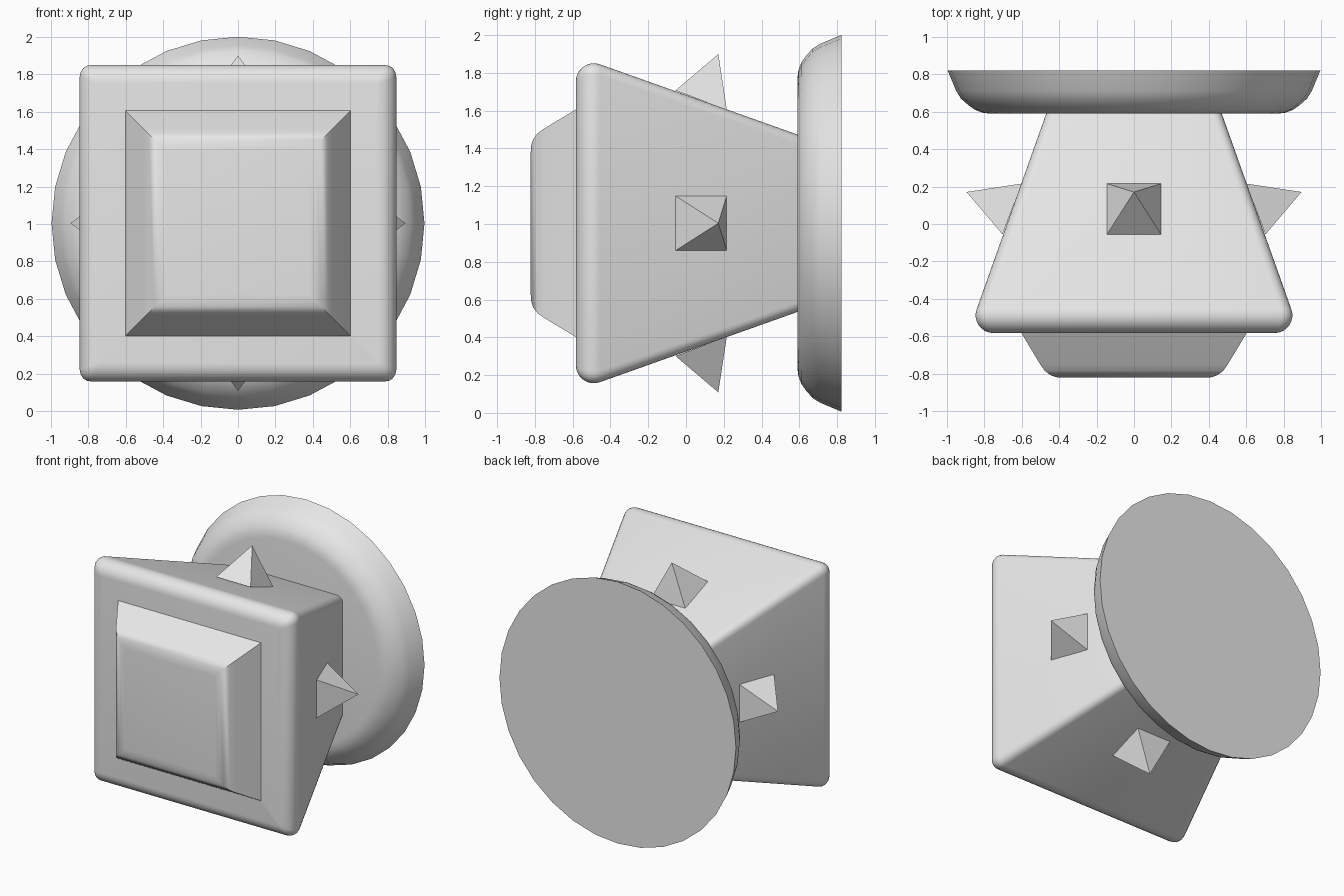
import bpy
import bmesh
import math
from mathutils import Matrix, Vector

CENTRE = Vector((0, 0, 1.004))

cube = bpy.data.objects.get("Cube")
if cube:
    bpy.data.objects.remove(cube, do_unlink=True)

grey = bpy.data.materials.new("light_grey")
grey.use_nodes = True
grey.diffuse_color = (0.8, 0.8, 0.8, 1)
grey.node_tree.nodes["Principled BSDF"].inputs["Base Color"].default_value = (0.8, 0.8, 0.8, 1)


def finish(name, bm, smooth_angle=None):
    """Turn a bmesh into a coloured object, optionally smooth shaded."""
    bmesh.ops.recalc_face_normals(bm, faces=bm.faces)
    mesh = bpy.data.meshes.new(name)
    bm.to_mesh(mesh)
    bm.free()
    mesh.materials.append(grey)
    obj = bpy.data.objects.new(name, mesh)
    obj.location = CENTRE
    bpy.context.collection.objects.link(obj)
    if smooth_angle:
        bpy.ops.object.select_all(action="DESELECT")
        obj.select_set(True)
        bpy.context.view_layer.objects.active = obj
        bpy.ops.object.shade_smooth_by_angle(angle=math.radians(smooth_angle))
    return obj


def square(half, radius=0, steps=4):
    """Square outline in x and z, with rounded corners if radius is given."""
    points = []
    for corner in range(4):
        turn = Matrix.Rotation(corner * math.pi / 2, 2)
        for i in range(steps + 1 if radius else 1):
            a = i / steps * math.pi / 2
            inner = half - radius
            points.append(turn @ Vector((inner + radius * math.cos(a),
                                         inner + radius * math.sin(a))))
    return points


def circle(radius, sides=32):
    return [Vector((radius * math.cos(2 * math.pi * i / sides),
                    radius * math.sin(2 * math.pi * i / sides))) for i in range(sides)]


def loft(name, sections, smooth_angle):
    """Skin a list of (y, outline) sections and cap both ends."""
    bm = bmesh.new()
    rings = [[bm.verts.new((p.x, y, p.y)) for p in outline] for y, outline in sections]
    for a, b in zip(rings, rings[1:]):
        for i in range(len(a)):
            j = (i + 1) % len(a)
            bm.faces.new((a[i], a[j], b[j], b[i]))
    bm.faces.new(rings[0])
    bm.faces.new(rings[-1])
    return finish(name, bm, smooth_angle)


# Tapered body: rounded front rim, then straight sides narrowing to the back
rim = []
for i in range(9):
    a = math.radians(-90 + 110.5 * i / 8)
    out = 0.095 * math.cos(a)
    rim.append((-0.488 + 0.095 * math.sin(a), square(0.752 + out, 0.01 + 0.55 * out)))
loft("tapered_body", rim + [(0.6, square(0.466, 0.05))], 35)

# Raised square panel on the front
panel = [(-0.57, 0.61), (-0.75, 0.502), (-0.785, 0.477), (-0.808, 0.447),
         (-0.819, 0.415), (-0.822, 0.38)]
loft("front_panel", [(y, square(h)) for y, h in panel], 35)

# Round base disc behind the body
disc = [(0.59, 0.77), (0.595, 0.81), (0.61, 0.85), (0.635, 0.885),
        (0.67, 0.925), (0.71, 0.95), (0.822, 0.997)]
loft("back_disc", [(y, circle(r)) for y, r in disc], 35)

# Four pyramid spikes, each standing square on a sloping side
slope = math.atan2(0.374, 1)
for index, name in enumerate(("top", "right", "bottom", "left")):
    bm = bmesh.new()
    bmesh.ops.create_cone(bm, cap_ends=True, segments=4, radius1=0.145 * math.sqrt(2),
                          radius2=0, depth=0.26,
                          matrix=Matrix.Translation((0, 0, 0.13))
                          @ Matrix.Rotation(math.pi / 4, 4, "Z"))
    bmesh.ops.remove_doubles(bm, verts=bm.verts, dist=0.0001)
    place = (Matrix.Rotation(-index * math.pi / 2, 4, "Y")
             @ Matrix.Translation((0, 0.08, 0.652))
             @ Matrix.Rotation(-slope, 4, "X"))
    bmesh.ops.transform(bm, matrix=place, verts=bm.verts)
    finish(name + "_spike", bm)
